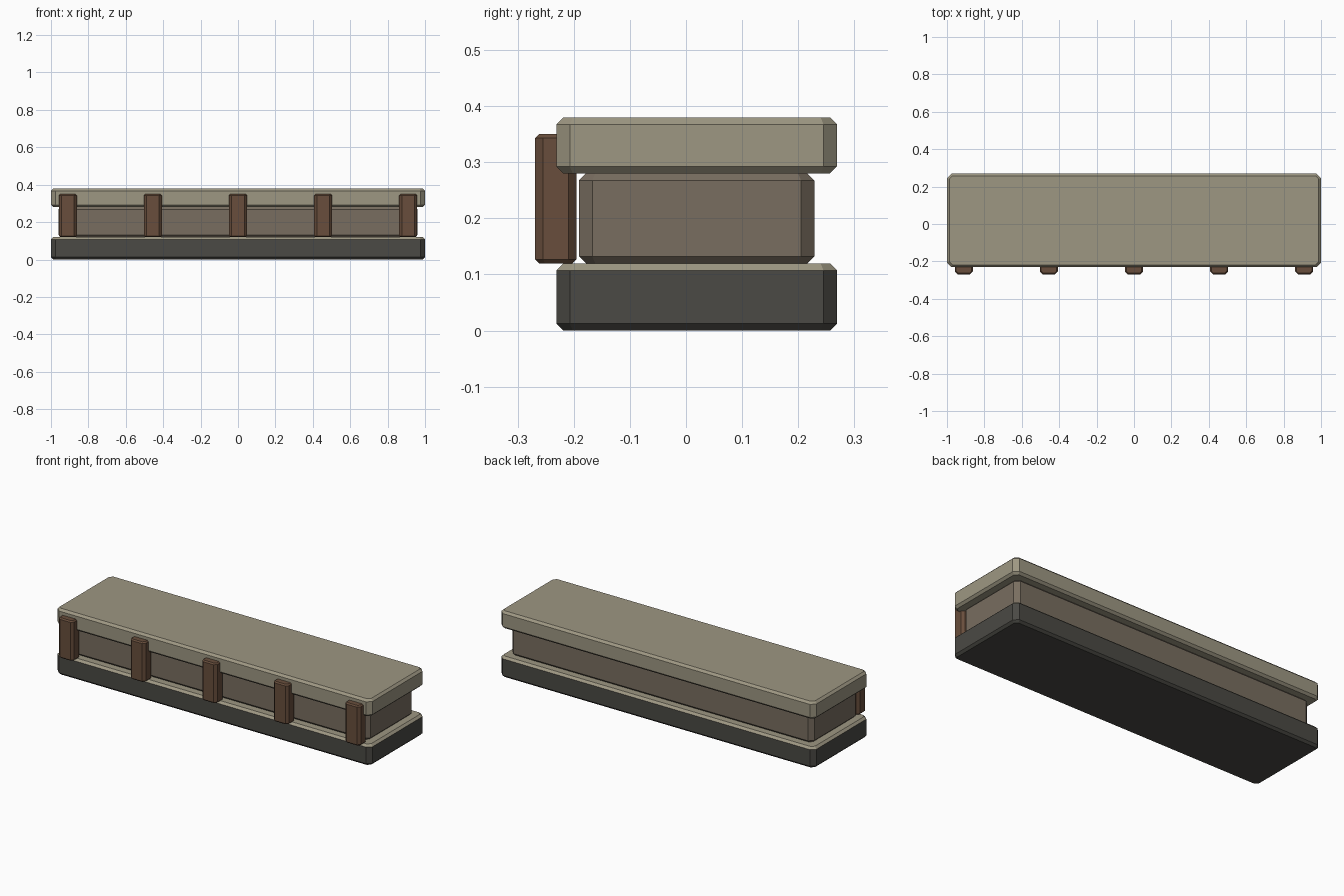
import bpy, bmesh
from mathutils import Vector

if "Cube" in bpy.data.objects:
    bpy.data.objects.remove(bpy.data.objects["Cube"])


def material(name, rgb):
    m = bpy.data.materials.new(name)
    m.diffuse_color = (*rgb, 1)
    m.use_nodes = True
    m.node_tree.nodes["Principled BSDF"].inputs["Base Color"].default_value = m.diffuse_color
    return m


STONE = material("pale_stone", (0.34, 0.31, 0.225))
DARK = material("dark_stone", (0.069, 0.067, 0.058))
WALL = material("wall_stone", (0.19, 0.155, 0.117))
WOOD = material("brown_wood", (0.138, 0.076, 0.045))


def block(name, xs, ys, zs, corner, rim, mat, top_mat=None):
    """Box with wide chamfers on upright edges, narrower ones on the rims."""
    bm = bmesh.new()
    bmesh.ops.create_cube(bm, size=1)
    for v in bm.verts:
        v.co = Vector([a + (c + 0.5) * (b - a)
                       for c, (a, b) in zip(v.co, (xs, ys, zs))])

    def is_upright(e):
        return abs(e.verts[0].co.z - e.verts[1].co.z) > 1e-4

    for upright, width in ((True, corner), (False, rim)):
        edges = [e for e in bm.edges if is_upright(e) == upright]
        bmesh.ops.bevel(bm, geom=edges, offset=width, offset_type='OFFSET',
                        segments=1, profile=0.5, affect='EDGES')
    bm.normal_update()
    me = bpy.data.meshes.new(name)
    me.materials.append(mat)
    if top_mat:
        me.materials.append(top_mat)
        for f in bm.faces:
            f.material_index = int(f.normal.z > 0.3)
    bm.to_mesh(me)
    bm.free()
    ob = bpy.data.objects.new(name, me)
    bpy.context.collection.objects.link(ob)
    return ob


# Stacked slabs: dark plinth with pale top, recessed wall, overhanging cap
block("base_plinth", (-1, 1), (-0.231, 0.269), (0, 0.12), 0.024, 0.0125, DARK, STONE)
block("recessed_wall", (-0.96, 0.96), (-0.191, 0.229), (0.12, 0.28), 0.024, 0.0125, WALL)
block("top_cap", (-1, 1), (-0.231, 0.269), (0.28, 0.38), 0.024, 0.0125, STONE)

# Row of wooden posts along the front
for i in range(5):
    x = (i - 2) * 0.455
    block(f"front_post_{i + 1}", (x - 0.048, x + 0.048), (-0.269, -0.195),
          (0.12, 0.35), 0.0145, 0.007, WOOD)
